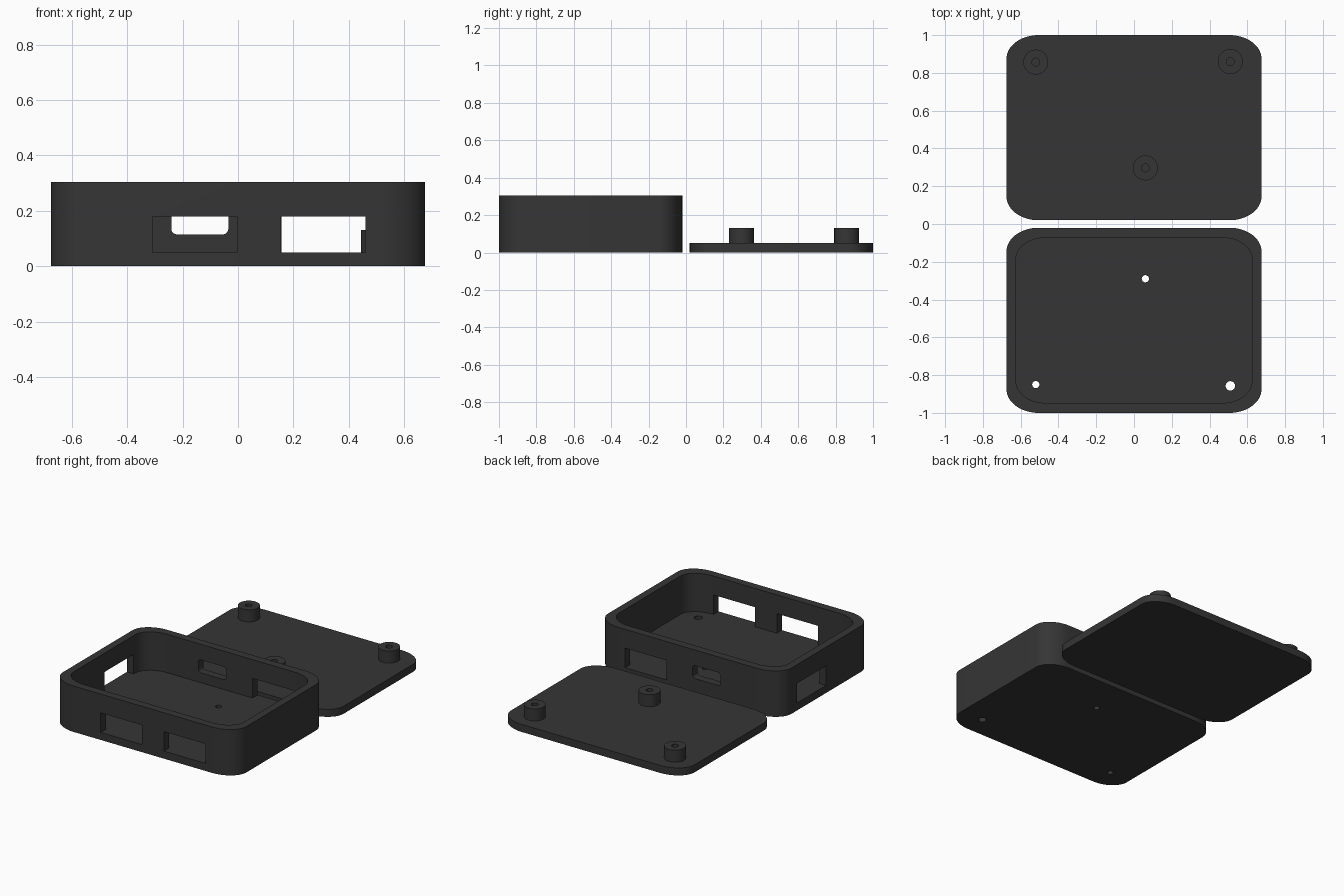
import bpy, bmesh
from math import cos, sin, pi, radians

cube = bpy.data.objects.get("Cube")
if cube:
    bpy.data.objects.remove(cube, do_unlink=True)

plastic = bpy.data.materials.new("dark grey plastic")
plastic.use_nodes = True
GREY = (0.036, 0.036, 0.036, 1)
plastic.diffuse_color = GREY
plastic.node_tree.nodes["Principled BSDF"].inputs["Base Color"].default_value = GREY


def rounded(hu, hv, ru, rv, steps=16):
    """Outline of a rectangle with rounded corners, centred on the origin."""
    pts = []
    for q, (su, sv) in enumerate([(1, 1), (-1, 1), (-1, -1), (1, -1)]):
        for i in range(steps + 1):
            a = (q + i / steps) * pi / 2
            pts.append((su * (hu - ru) + ru * cos(a), sv * (hv - rv) + rv * sin(a)))
    return pts


def circle(r, n=40):
    return [(r * cos(2 * pi * i / n), r * sin(2 * pi * i / n)) for i in range(n)]


def prism(name, outline, centre, depth, axis="z"):
    """Extrude an outline along an axis, centred on the given point."""
    place = {"z": lambda u, v, w: (u, v, w),
             "y": lambda u, v, w: (u, w, v),
             "x": lambda u, v, w: (w, u, v)}[axis]
    bm = bmesh.new()
    face = bm.faces.new([bm.verts.new(place(u, v, -depth / 2)) for u, v in outline])
    new = bmesh.ops.extrude_face_region(bm, geom=[face])["geom"]
    verts = [g for g in new if isinstance(g, bmesh.types.BMVert)]
    bmesh.ops.translate(bm, verts=verts, vec=place(0, 0, depth))
    bmesh.ops.recalc_face_normals(bm, faces=bm.faces)
    mesh = bpy.data.meshes.new(name)
    bm.to_mesh(mesh)
    bm.free()
    mesh.materials.append(plastic)
    obj = bpy.data.objects.new(name, mesh)
    obj.location = centre
    bpy.context.collection.objects.link(obj)
    return obj


def finish(obj, cutters=()):
    """Cut the openings, apply them and smooth the rounded walls."""
    bpy.ops.object.select_all(action="DESELECT")
    bpy.context.view_layer.objects.active = obj
    obj.select_set(True)
    for cutter in cutters:
        mod = obj.modifiers.new("cut", "BOOLEAN")
        mod.operation, mod.solver, mod.object = "DIFFERENCE", "EXACT", cutter
        bpy.ops.object.modifier_apply(modifier=mod.name)
    for cutter in cutters:
        bpy.data.objects.remove(cutter, do_unlink=True)
    bpy.ops.object.shade_smooth_by_angle(angle=radians(30))


W, D, H, T = 1.35, 0.98, 0.305, 0.05   # width, depth, height, wall thickness
MID = 0.51                             # distance of each half from the origin
WIN_Z = 0.115
outer = rounded(W / 2, D / 2, 0.17, 0.125)
inner = rounded(W / 2 - T, D / 2 - 0.053, 0.155, 0.115)
window = [(-0.1525, -0.065), (0.1525, -0.065), (0.1525, 0.065), (-0.1525, 0.065)]
slot = rounded(0.103, 0.043, 0.02, 0.02, 6)

# Open case with its cavity
case = prism("case_tray", outer, (0, -MID, H / 2), H)
cuts = [prism("cavity", inner, (0, -MID, T + H / 2), H)]

# Port openings: two in front, one window and a slot behind, one in the right wall
front, back = -MID - D / 2, -MID + D / 2
for x, y in [(-0.157, front), (0.308, front), (0.31, back)]:
    cuts.append(prism("port", window, (x, y, WIN_Z), 0.2, "y"))
cuts.append(prism("port_slot", slot, (-0.138, back, 0.158), 0.2, "y"))
cuts.append(prism("side_port", window, (-W / 2, -0.355, WIN_Z), 0.2, "x"))

# Screw holes in the floor
for x, y, r in [(0.06, -0.29, 0.019), (-0.52, -0.85, 0.019), (0.51, -0.857, 0.025)]:
    cuts.append(prism("screw_hole", circle(r), (x, y, 0), 0.2))
finish(case, cuts)

# Flat lid
finish(prism("lid_plate", outer, (0, MID, T / 2), T))

# Hollow screw posts on the lid
for place, x, y in [("left", 0.51, 0.86), ("right", -0.52, 0.857), ("middle", 0.06, 0.297)]:
    post = prism(place + "_screw_post", circle(0.066), (x, y, 0.09), 0.08)
    finish(post, [prism("post_hole", circle(0.021), (x, y, 0.09), 0.2)])
